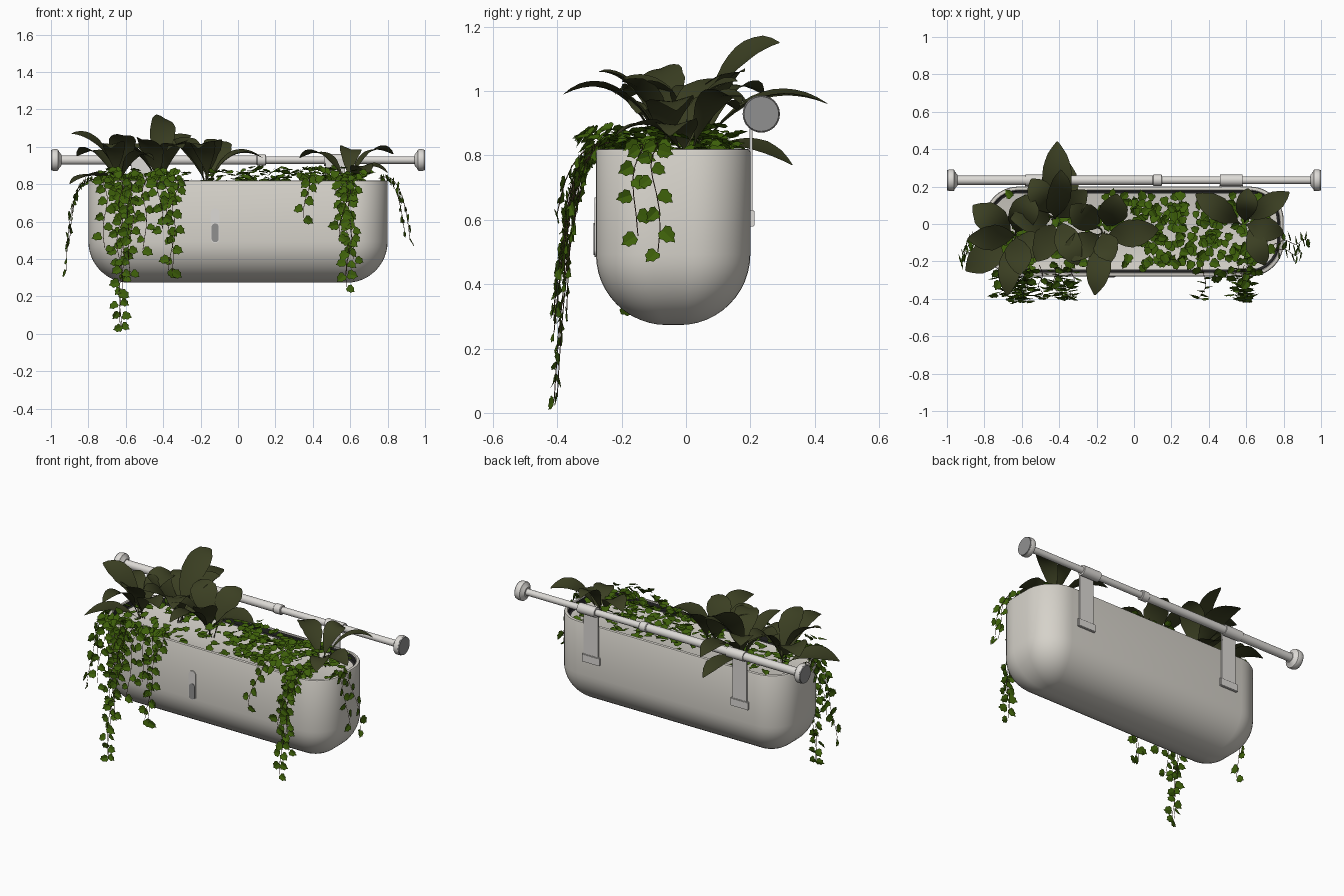
import bpy, bmesh, math, random
from mathutils import Vector, Matrix

if "Cube" in bpy.data.objects:
    bpy.data.objects.remove(bpy.data.objects["Cube"])

random.seed(7)
U = random.uniform


def mat(name, r, g, b):
    m = bpy.data.materials.new(name)
    m.diffuse_color = (r, g, b, 1)
    m.use_nodes = True
    m.node_tree.nodes["Principled BSDF"].inputs["Base Color"].default_value = m.diffuse_color
    return m


STONE = mat("warm white", 0.67, 0.645, 0.59)
METAL = mat("rod white", 0.72, 0.70, 0.67)
PAD = mat("pad grey", 0.28, 0.28, 0.28)
DARK = mat("dark liner", 0.02, 0.02, 0.02)
LEAF = mat("olive leaf", 0.043, 0.049, 0.016)
IVY = mat("ivy green", 0.048, 0.118, 0.003)
STEM = mat("stem brown", 0.12, 0.07, 0.04)


def finish(bm, name, mats, smooth=True, recalc=True):
    if recalc:
        bmesh.ops.recalc_face_normals(bm, faces=bm.faces)
    me = bpy.data.meshes.new(name)
    bm.to_mesh(me)
    bm.free()
    ob = bpy.data.objects.new(name, me)
    bpy.context.collection.objects.link(ob)
    for m in mats:
        me.materials.append(m)
    if smooth:
        bpy.ops.object.select_all(action='DESELECT')
        ob.select_set(True)
        bpy.context.view_layer.objects.active = ob
        bpy.ops.object.shade_smooth_by_angle(angle=math.radians(35))
    return ob


def box(name, lo, hi, m, bevel=0.003):
    bm = bmesh.new()
    lo, hi = Vector(lo), Vector(hi)
    bmesh.ops.create_cube(bm, size=1, matrix=Matrix.Translation((lo + hi) / 2) @ Matrix.Diagonal((*(hi - lo), 1)))
    bmesh.ops.bevel(bm, geom=bm.edges[:], offset=bevel, segments=2, affect='EDGES')
    return finish(bm, name, [m])


def turned(name, profile, m, y=0.234, z=0.929, n=32):
    """Solid of revolution about an x-parallel axis; profile of (x, radius)."""
    bm = bmesh.new()
    rings = [[bm.verts.new((x, y + r * math.cos(2 * math.pi * i / n), z + r * math.sin(2 * math.pi * i / n)))
              for i in range(n)] for x, r in profile]
    for a, b in zip(rings, rings[1:]):
        for i in range(n):
            bm.faces.new((a[i], a[(i + 1) % n], b[(i + 1) % n], b[i]))
    bm.faces.new(rings[0])
    bm.faces.new(rings[-1])
    return finish(bm, name, [m])


# Planter trough: lofted rounded rectangles with a ball-like base
R, Z0, HX, HY, CY = 0.22, 0.273, 0.80, 0.24, -0.04


def ring(bm, inset, z, n=10):
    r = max(0.18 - inset * 0.8, 0.004)
    vs = []
    for k, (sx, sy) in enumerate(((1, 1), (-1, 1), (-1, -1), (1, -1))):
        for i in range(n + 1):
            a = (k + i / n) * math.pi / 2
            vs.append(bm.verts.new((sx * (HX - inset - r) + r * math.cos(a),
                                    CY + sy * (HY - inset - r) + r * math.sin(a), z)))
    return vs


bm = bmesh.new()
steps = [(R * (1 - math.sin(a)), Z0 + R * (1 - math.cos(a))) for a in [i * math.pi / 24 for i in range(13)]]
steps += [(0, 0.812), (0.003, 0.818), (0.008, 0.82), (0.018, 0.82), (0.022, 0.816), (0.024, 0.785), (0.036, 0.78)]
rings = [ring(bm, *s) for s in steps]
bm.faces.new(rings[0])
for j, (a, b) in enumerate(zip(rings, rings[1:])):
    for i in range(len(a)):
        f = bm.faces.new((a[i], a[(i + 1) % len(a)], b[(i + 1) % len(a)], b[i]))
        f.material_index = 1 if j >= len(rings) - 3 else 0
bm.faces.new(rings[-1])
finish(bm, "trough", [STONE, DARK])


# Water gauge: two thin capsule plates on the front
def capsule(name, zlo, zhi, r, y, m):
    bm = bmesh.new()
    pts = [(-0.122 + r * math.cos(a), y, (zhi - r if a < math.pi else zlo + r) + r * math.sin(a))
           for a in [(i + 0.5) * math.pi / 12 for i in range(24)]]
    f = bm.faces.new([bm.verts.new(p) for p in pts])
    ext = bmesh.ops.extrude_face_region(bm, geom=[f])
    bmesh.ops.translate(bm, vec=(0, 0.008, 0), verts=[v for v in ext["geom"] if isinstance(v, bmesh.types.BMVert)])
    finish(bm, name, [m])


capsule("gauge_frame", 0.485, 0.67, 0.024, -0.284, METAL)
capsule("gauge_window", 0.49, 0.59, 0.019, -0.287, PAD)

# Tension rod, collar, end caps and hanging straps
turned("rod_outer", [(-0.96, 0.025), (0.12, 0.025)], METAL)
turned("rod_inner", [(0.1, 0.02), (0.96, 0.02)], METAL)
turned("rod_collar", [(0.1, 0.026), (0.104, 0.03), (0.146, 0.03), (0.15, 0.026)], METAL)
for s, side in ((-1, "left"), (1, "right")):
    turned("end_cap_" + side, [(s * x, r) for x, r in ((0.945, 0.03), (0.957, 0.045), (0.962, 0.056), (0.968, 0.058),
                                                       (0.985, 0.058), (0.993, 0.056))], METAL)
    turned("end_pad_" + side, [(s * 0.99, 0.0555), (s * 1.0, 0.054)], PAD)
    c = s * 0.52
    turned("clip_" + side, [(c - 0.06, 0.031), (c + 0.06, 0.031)], METAL)
    box("strap_" + side, (c - 0.052, 0.198, 0.60), (c + 0.052, 0.207, 0.935), METAL, 0.002)
    box("strap_foot_" + side, (c - 0.062, 0.195, 0.58), (c + 0.062, 0.213, 0.63), METAL)


# Broad-leaf plants: arched, slightly folded blades with a roll about the midrib
def blade(bm, base, tip, width, roll, n=14):
    p0, p2 = Vector(base), Vector(tip)
    p1 = p0.lerp(p2, 0.42)
    p1.z = max(p0.z, p2.z) + (0.10 if p2.z < 1.0 else 0.0)
    d = p2 - p0
    flat = Vector((-d.y, d.x, 0)).normalized()
    rows = []
    for i in range(n + 1):
        t = i / n
        p = p0 * (1 - t) ** 2 + p1 * 2 * t * (1 - t) + p2 * t * t
        tan = ((p1 - p0) * (1 - t) + (p2 - p1) * t).normalized()
        up = tan.cross(flat).normalized()
        if up.z < 0:
            up = -up
        turn = Matrix.Rotation(roll * min(1, t * 1.6), 3, tan)
        side, up = turn @ flat, turn @ up
        u = max(0, (t - 0.12) / 0.88)
        w = width / 2 * max(0.05, math.sin(math.pi * u ** 1.15) ** 0.78 if 0 < u < 1 else 0)
        w *= U(0.93, 1.05)
        rows.append([bm.verts.new(p + side * w * k + up * abs(k) * w * 0.2) for k in (-1, 0, 1)])
    for a, b in zip(rows, rows[1:]):
        for k in (0, 1):
            bm.faces.new((a[k], b[k], b[k + 1], a[k + 1]))


def plant(name, base, leaves):
    bm = bmesh.new()
    for x, y, z, w, roll in leaves:
        blade(bm, (base[0] + U(-.02, .02), base[1] + U(-.02, .02), 0.78), (x, y, z), w, roll)
    finish(bm, name, [LEAF], recalc=False)


plant("leafy_plant_left", (-0.63, -0.06), [
    (-0.86, 0.10, 0.95, 0.17, 0.1), (-0.89, -0.08, 1.07, 0.14, -0.3), (-0.90, -0.25, 0.80, 0.16, 0.1),
    (-0.68, -0.38, 0.99, 0.12, 0.1), (-0.61, -0.27, 1.06, 0.15, -0.1), (-0.55, 0.16, 0.99, 0.16, 0.1),
    (-0.45, -0.15, 0.93, 0.15, -0.1)])
plant("leafy_plant_middle", (-0.43, 0.02), [
    (-0.41, 0.44, 0.96, 0.17, 0.1), (-0.39, 0.29, 1.15, 0.15, 0.5), (-0.35, 0.33, 0.77, 0.16, 0.2),
    (-0.55, 0.24, 0.99, 0.15, -0.1), (-0.30, -0.22, 0.99, 0.14, 0.1), (-0.52, -0.20, 1.04, 0.15, -0.2),
    (-0.66, 0.03, 1.01, 0.16, 0.1), (-0.25, 0.18, 1.06, 0.14, 0.2)])
plant("leafy_plant_centre", (-0.16, -0.05), [
    (0.13, -0.03, 0.94, 0.15, 0.1), (-0.21, -0.38, 0.99, 0.13, 0.1), (-0.09, 0.16, 1.03, 0.16, 0.2),
    (-0.34, 0.10, 1.04, 0.16, -0.2), (-0.38, -0.18, 0.98, 0.15, 0.1), (-0.12, -0.20, 1.03, 0.14, 0.2)])
plant("leafy_plant_right", (0.59, 0.01), [
    (0.83, 0.17, 0.96, 0.12, -0.2), (0.33, 0.16, 0.94, 0.13, 0.1), (0.70, -0.22, 0.86, 0.12, 0.1),
    (0.80, -0.05, 0.86, 0.13, 0.1), (0.61, 0.19, 0.96, 0.12, 0.2)])

# Ivy leaf: small pointed lobes, half outline mirrored
HALF = [(0.0, 0.0), (0.28, -0.03), (0.47, 0.24), (0.36, 0.43), (0.36, 0.67), (0.14, 0.78)]


def ivy_leaf(bm, at, direction, normal, size):
    d = direction.normalized()
    s = d.cross(normal).normalized()
    n = s.cross(d)
    place = lambda u, v: bm.verts.new(at + (s * u + d * v + n * abs(u) * 0.25) * size)
    tip, root = place(0, 1), place(0, 0)
    for k in (1, -1):
        f = [root] + [place(k * u, v) for u, v in HALF[1:]] + [tip]
        bm.faces.new(f if k > 0 else f[::-1])


# Trailing ivy strands: start, shoulder and end of each vine
strands = [((x, -0.22, 0.84), (x + dx * 0.3, -0.36, 0.86), (x + dx, -0.40 + dy, z)) for x, dx, dy, z in (
    (-0.60, -0.03, -0.01, 0.035), (-0.66, 0.04, 0.0, 0.05), (-0.71, 0.0, 0.02, 0.46), (-0.63, 0.01, 0.03, 0.32),
    (-0.55, -0.03, -0.01, 0.33), (-0.50, 0.0, 0.01, 0.45), (-0.58, 0.0, 0.03, 0.55), (-0.40, 0.05, 0.0, 0.33),
    (-0.32, -0.04, 0.0, 0.34), (-0.43, 0.02, 0.02, 0.56), (0.38, -0.02, 0.0, 0.62), (0.55, 0.04, -0.01, 0.25),
    (0.61, -0.02, -0.01, 0.32), (0.58, 0.03, 0.02, 0.40), (0.60, -0.05, 0.02, 0.52))]
strands += [((-0.76, -0.12, 0.82), (-0.90, -0.12, 0.90), (-0.92, -0.19, 0.33)),
            ((-0.76, -0.08, 0.82), (-0.88, -0.08, 0.86), (-0.90, -0.12, 0.50)),
            ((0.75, -0.10, 0.83), (0.88, -0.10, 0.90), (0.92, -0.09, 0.50)),
            ((0.75, -0.14, 0.83), (0.85, -0.15, 0.88), (0.89, -0.16, 0.55))]

bm = bmesh.new()
cu = bpy.data.curves.new("ivy_stems", 'CURVE')
cu.dimensions = '3D'
cu.bevel_depth = 0.0015
cu.bevel_resolution = 0
for a, b, c in strands:
    a, b, c = Vector(a), Vector(b), Vector(c)
    out = Vector((math.copysign(1, a.x), 0, 0)) if abs(a.x) > 0.72 else Vector((0, -1, 0))
    across = out.cross(Vector((0, 0, 1)))
    n = max(5, int((c - a).length / 0.033))
    sp = cu.splines.new('POLY')
    sp.points.add(n)
    for i in range(n + 1):
        t = i / n
        p = a * (1 - t) ** 2 + b * 2 * t * (1 - t) + c * t * t
        p += across * 0.012 * math.sin(i * 0.9 + a.x * 20)
        sp.points[i].co = (*p, 1)
        if i:
            s = (1 if i % 2 else -1) * U(0.5, 1.2)
            ivy_leaf(bm, p + across * 0.009 * s, across * s + Vector((0, 0, -U(0.2, 0.8))) + out * U(-.25, .35),
                     out + across * U(-.5, .5) + Vector((0, 0, U(-.2, .5))), U(0.043, 0.06))
stems = bpy.data.objects.new("ivy_stems", cu)
cu.materials.append(STEM)
bpy.context.collection.objects.link(stems)
finish(bm, "trailing_ivy", [IVY], smooth=False, recalc=False)

# Ivy ground cover filling the trough, densest on the right
bm = bmesh.new()
for x0, x1, count in ((-0.02, 0.72, 210), (-0.74, -0.02, 80)):
    for _ in range(count):
        a = U(0, 2 * math.pi)
        p = Vector((U(x0, x1), U(-0.23, 0.15), 0.795 + 0.09 * U(0, 1) ** 1.3))
        ivy_leaf(bm, p, Vector((math.cos(a), math.sin(a), U(-.3, .3))),
                 Vector((U(-.6, .6), U(-.7, .5), 1)), U(0.045, 0.062))
# Tufts spilling over the front rim
for x0, x1, count in ((-0.74, -0.32, 22), (0.32, 0.66, 14)):
    for _ in range(count):
        p = Vector((U(x0, x1), U(-0.32, -0.22), U(0.82, 0.89)))
        ivy_leaf(bm, p, Vector((U(-1, 1), -0.5, U(-.8, .1))), Vector((U(-.4, .4), -0.7, 0.8)), U(0.045, 0.06))
finish(bm, "ivy_cover", [IVY], smooth=False, recalc=False)
